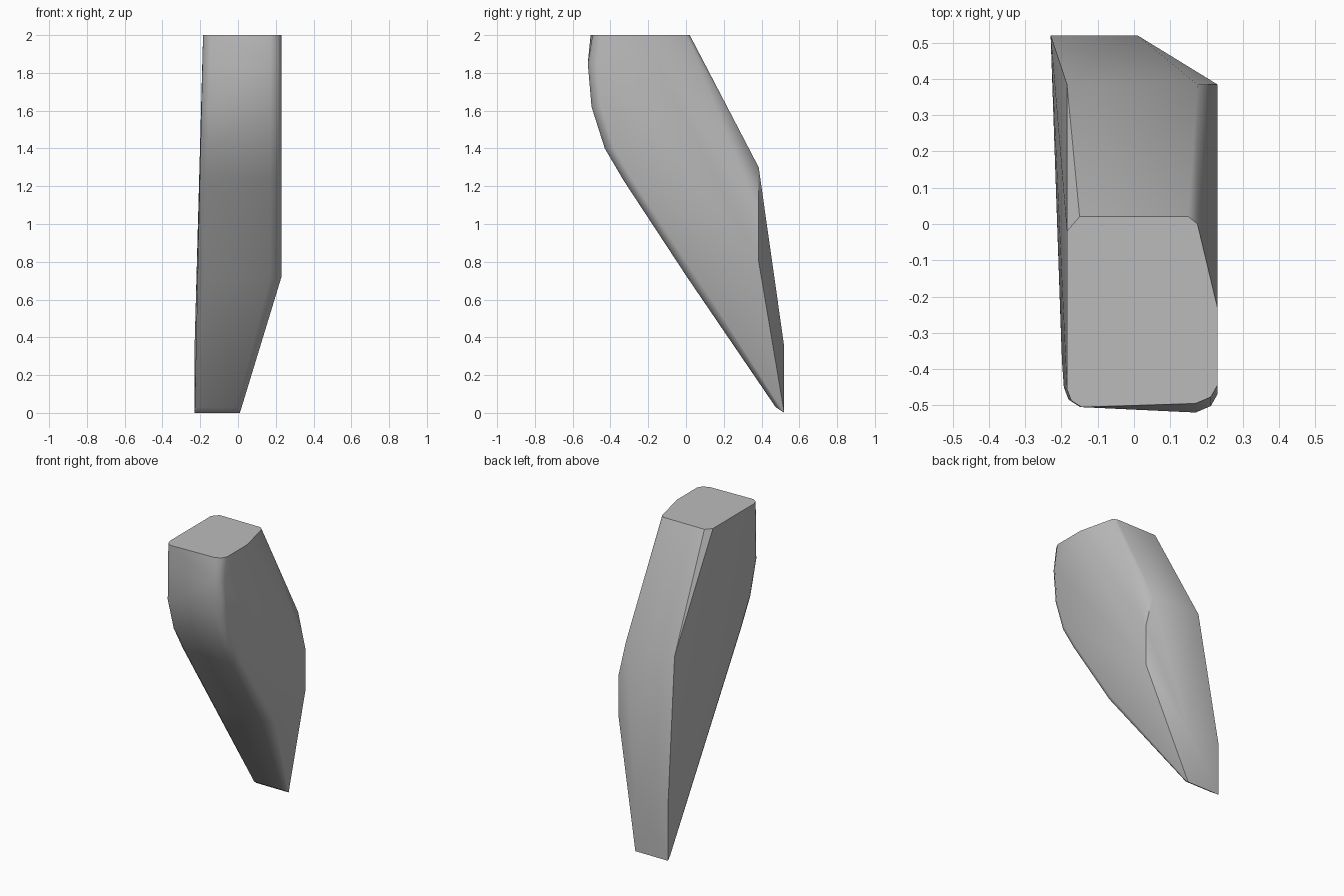
import bpy
import bmesh
from math import radians

cube = bpy.data.objects.get("Cube")
if cube:
    bpy.data.objects.remove(cube, do_unlink=True)

grey = bpy.data.materials.new("plain grey")
grey.use_nodes = True
colour = (0.5, 0.5, 0.5, 1)
grey.diffuse_color = colour
bsdf = next(n for n in grey.node_tree.nodes if n.type == "BSDF_PRINCIPLED")
bsdf.inputs["Base Color"].default_value = colour

points = []

# flat top: straight back edge and a slanted back right corner
points += [(-0.185, -0.02, 2), (-0.15, 0.02, 2), (0.15, 0.02, 2),
           (0.175, 0, 2), (0.23, -0.23, 2)]

# back: shoulder, slanted right side and squared lower tip
points += [(-0.185, 0.385, 1.3), (0.175, 0.385, 1.3),
           (0.23, 0.385, 1.06), (0.23, 0.385, 0.8)]
for z in (0.35, 0):
    points += [(-0.23, 0.52, z), (0.01, 0.52, z)]

# curved front with rounded corners: front y on the left and right, height
front = [(-0.505, -0.495, 2), (-0.505, -0.52, 1.85), (-0.5, -0.5, 1.62),
         (-0.43, -0.43, 1.4), (-0.33, -0.33, 1.23), (0.005, 0.005, 0.72)]
corner = [(0, 0.05), (0.012, 0.018), (0.04, 0)]
for left_y, right_y, z in front:
    left_x = -0.23 + 0.0225 * z
    for inset, back in corner:
        points.append((left_x + inset, left_y + back, z))
        points.append((0.23 - inset * 1.5, right_y + back, z))

# blunt front edge just above the tip
points += [(-0.228, 0.495, 0.02), (-0.2, 0.475, 0.03),
           (-0.01, 0.475, 0.03), (0.012, 0.495, 0.02)]

# wrap the points in one closed skin
bm = bmesh.new()
for p in points:
    bm.verts.new(p)
hull = bmesh.ops.convex_hull(bm, input=bm.verts)
spare = {v for v in hull["geom_interior"] + hull["geom_unused"]
         if isinstance(v, bmesh.types.BMVert)}
bmesh.ops.delete(bm, geom=list(spare), context="VERTS")
bmesh.ops.dissolve_limit(bm, angle_limit=radians(1),
                         verts=bm.verts, edges=bm.edges)
bmesh.ops.recalc_face_normals(bm, faces=bm.faces)

mesh = bpy.data.meshes.new("tapered_blade")
bm.to_mesh(mesh)
bm.free()
mesh.materials.append(grey)
blade = bpy.data.objects.new("tapered_blade", mesh)
bpy.context.collection.objects.link(blade)
bpy.ops.object.select_all(action="DESELECT")
blade.select_set(True)
bpy.context.view_layer.objects.active = blade
bpy.ops.object.shade_smooth_by_angle(angle=radians(38))
